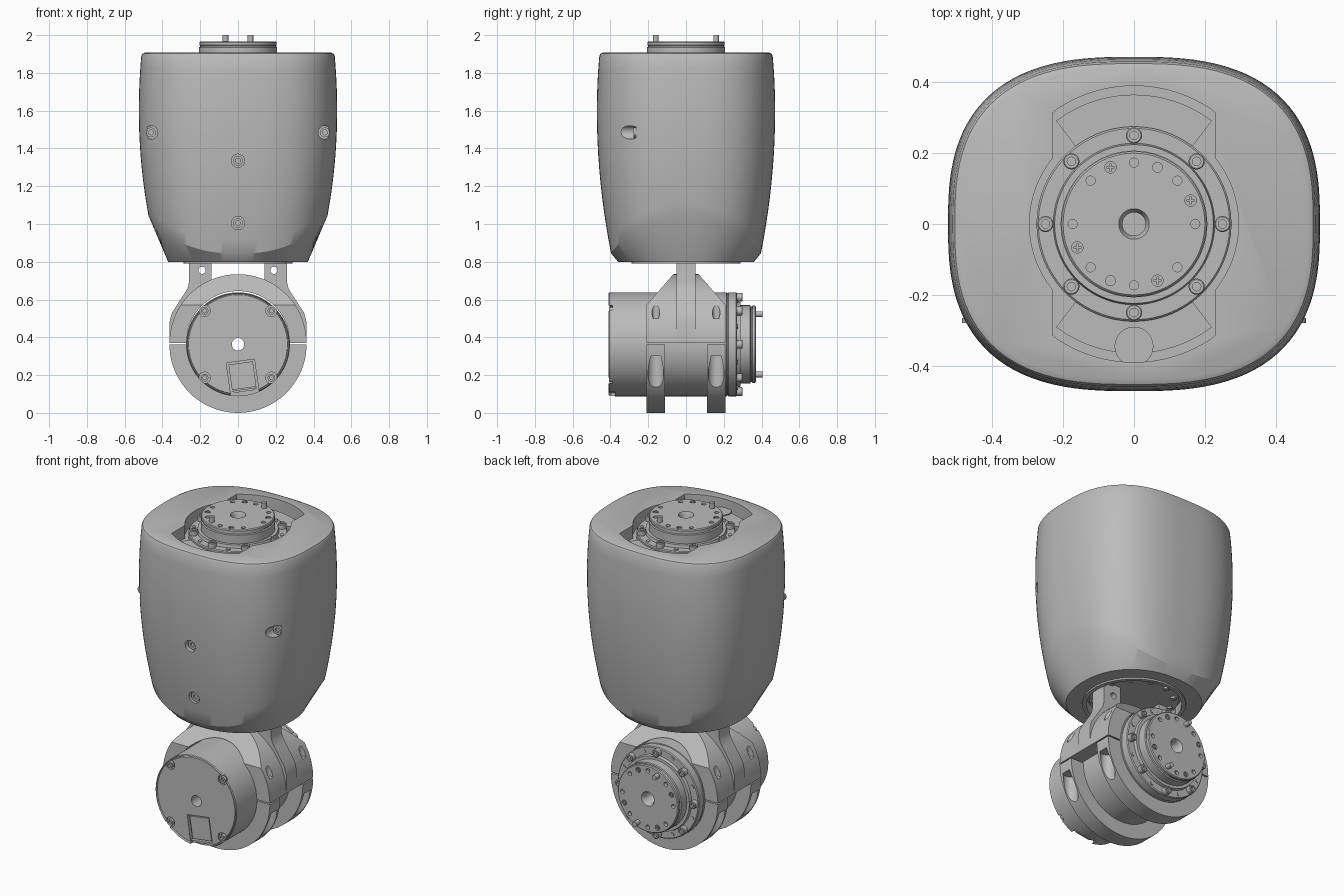
import bpy, bmesh
from math import sin, cos, pi, hypot, radians
from mathutils import Matrix, Vector

if "Cube" in bpy.data.objects:
    bpy.data.objects.remove(bpy.data.objects["Cube"])

grey = bpy.data.materials.new("satin grey")
grey.use_nodes = True
grey.diffuse_color = (0.5, 0.5, 0.5, 1)
grey.node_tree.nodes["Principled BSDF"].inputs["Base Color"].default_value = (0.5, 0.5, 0.5, 1)

AXLE = 0.363                                   # height of the lower axis
TO_Y = Matrix.Rotation(-pi / 2, 4, "X")        # local z becomes +y
XZ = Matrix.Rotation(pi / 2, 4, "X")           # flat profile stands upright, facing front
YZ = Matrix(((0, 0, 1, 0), (1, 0, 0, 0), (0, 1, 0, 0), (0, 0, 0, 1)))
AT = Matrix.Translation


def lathe(bm, profile, M=Matrix(), n=64):
    """Spin (radius, height) points; closed as a loop unless both ends lie on the axis."""
    rings = [[bm.verts.new(M @ Vector((r * cos(2 * pi * i / n), r * sin(2 * pi * i / n), z)))
              for i in range(n)] for r, z in profile]
    pairs = list(zip(rings, rings[1:]))
    if profile[0][0] > 0:
        pairs.append((rings[-1], rings[0]))
    for a, b in pairs:
        for i in range(n):
            j = (i + 1) % n
            bm.faces.new((a[i], a[j], b[j], b[i]))
    bmesh.ops.remove_doubles(bm, verts=[v for r in rings for v in r], dist=1e-6)


def rod(bm, r, z0, z1, M=Matrix(), n=24):
    lathe(bm, [(0, z0), (r, z0), (r, z1), (0, z1)], M, n)


def prism(bm, pts, z0, z1, M=Matrix()):
    low, high = [[bm.verts.new(M @ Vector((x, y, z))) for x, y in pts] for z in (z0, z1)]
    bm.faces.new(low)
    bm.faces.new(high)
    for i in range(len(pts)):
        j = (i + 1) % len(pts)
        bm.faces.new((low[i], low[j], high[j], high[i]))


def finish(bm, name, smooth=30):
    bmesh.ops.recalc_face_normals(bm, faces=bm.faces)
    mesh = bpy.data.meshes.new(name)
    bm.to_mesh(mesh)
    bm.free()
    mesh.materials.append(grey)
    ob = bpy.data.objects.new(name, mesh)
    bpy.context.collection.objects.link(ob)
    shade(ob, smooth)
    return ob


def shade(ob, angle=30):
    bpy.ops.object.select_all(action="DESELECT")
    ob.select_set(True)
    bpy.context.view_layer.objects.active = ob
    bpy.ops.object.shade_smooth_by_angle(angle=radians(angle))


def cut(ob, bm):
    """Subtract the cutter mesh and discard it."""
    cutter = finish(bm, "cutter")
    mod = ob.modifiers.new("cut", "BOOLEAN")
    mod.object, mod.solver = cutter, "EXACT"
    bpy.context.view_layer.objects.active = ob
    bpy.ops.object.modifier_apply(modifier=mod.name)
    bpy.data.objects.remove(cutter)
    shade(ob)


def arc(r, a0, a1, n=40, cz=0.0):
    return [(r * cos(a0 + (a1 - a0) * i / n), cz + r * sin(a0 + (a1 - a0) * i / n))
            for i in range(n + 1)]


def oval(a, b, p, t):
    return (abs(cos(t) / a) ** p + abs(sin(t) / b) ** p) ** (-1 / p)


# Outer housing: rounded-square loft with scooped lower flanks
def swell(z, full, taper):
    low, high = max(0, (1.6 - z) / 0.55), max(0, (z - 1.6) / 0.3)
    return full - taper * low ** 2 - 0.014 * high ** 2


N, STEPS = 128, 14
bm = bmesh.new()
rings = [[] for _ in range(STEPS + 4)]
for i in range(N):
    t = 2 * pi * i / N
    edge = 0.845 + 0.2 * abs(cos(t)) ** 3
    column = [(oval(0.37, 0.36, 2.2, t), 0.8)]
    for k in range(STEPS + 1):
        z = edge + (1.892 - edge) * k / STEPS
        column.append((oval(swell(z, 0.525, 0.05), swell(z, 0.472, 0.04), 2.7, t), z))
    r = column[-1][0]
    column += [(r - 0.006, 1.902), (r - 0.022, 1.909)]
    for ring, (r, z) in zip(rings, column):
        ring.append(bm.verts.new((r * cos(t), r * sin(t), z)))
for a, b in zip(rings, rings[1:]):
    for i in range(N):
        j = (i + 1) % N
        bm.faces.new((a[i], a[j], b[j], b[i]))
bm.faces.new(rings[0])
bm.faces.new(rings[-1])
housing = finish(bm, "housing")

# Top well, bottom socket and screw recesses in the housing
SCREWS = [(0, 1.335, -0.43), (0, 1.005, -0.40), (0.46, 1.485, -0.265), (-0.46, 1.485, -0.265)]
bm = bmesh.new()
well = []
for i in range(144):
    t = 2 * pi * (i + 0.5) / 144
    r = max(0.295, min(0.39, 0.23 / abs(cos(t))))
    well.append((r * cos(t), r * sin(t)))
prism(bm, well, 1.83, 2.0)
rod(bm, 0.285, 0.7, 0.85, n=64)
for x, z, y in SCREWS:
    rod(bm, 0.035, -0.4, 0, AT((x, y, z)) @ TO_Y)
cut(housing, bm)

bm = bmesh.new()
for x, z, y in SCREWS:
    lathe(bm, [(0, 0), (0.026, 0), (0.026, -0.014), (0.013, -0.014), (0.013, -0.004), (0, -0.004)],
          AT((x, y, z)) @ TO_Y, 20)
finish(bm, "housing_screws")

# Raised sector plates and a cross boss inside the top well
bm = bmesh.new()
for s in (0, pi):
    a, b = radians(53) + s, radians(127) + s
    prism(bm, arc(0.365, a, b) + arc(0.27, b, a), 1.82, 1.85)
rod(bm, 0.055, 1.82, 1.856, AT((0, -0.345, 0)))
finish(bm, "well_plates")

# Collar and bolted mounting plate under the housing
bm = bmesh.new()
lathe(bm, [(0.288, 0.79), (0.288, 0.85), (0.265, 0.85), (0.265, 0.79)])
finish(bm, "lower_collar")
bm = bmesh.new()
rod(bm, 0.25, 0.825, 0.86, n=64)
for i in range(12):
    t = pi * (i + 0.5) / 6
    rod(bm, 0.016, 0.813, 0.83, AT((0.22 * cos(t), 0.22 * sin(t), 0)), 12)
finish(bm, "mounting_plate")


# Rotary actuator: stepped body, output flange, bolts and dowels
def actuator(prefix, M, plain_back):
    def spot(r, degrees):
        return M @ AT((r * cos(radians(degrees)), r * sin(radians(degrees)), 0))
    bm = bmesh.new()
    lathe(bm, [(0.033, -0.404), (0.262, -0.404), (0.264, -0.398), (0.268, -0.398), (0.27, -0.41),
               (0.275, -0.405), (0.275, 0.215), (0.271, 0.217), (0.271, 0.223), (0.275, 0.225),
               (0.275, 0.265), (0.27, 0.27), (0.228, 0.27), (0.224, 0.288), (0.207, 0.288),
               (0.207, 0.34), (0.2, 0.343), (0.2, 0.35), (0.205, 0.352), (0.205, 0.365),
               (0.2, 0.37), (0.043, 0.37), (0.033, 0.352)], M, 96)
    body = finish(bm, prefix + "_body")
    bm = bmesh.new()
    for i in range(8):
        rod(bm, 0.013, 0.35, 0.4, spot(0.173, 45 * i), 16)
    for a in (22.5, 112.5, 202.5, 292.5):
        lathe(bm, [(0, 0.36), (0.016, 0.36), (0.016, 0.4), (0, 0.4)], spot(0.173, a), 16)
    if not plain_back:
        # cable hatch and corner screw pockets on the back cover
        tilt = M @ Matrix.Rotation(radians(-8), 4, "Z")
        prism(bm, [(-0.075, 0.09), (0.075, 0.09), (0.075, 0.3), (-0.075, 0.3)], -0.5, -0.375, tilt)
        for a in range(45, 360, 90):
            rod(bm, 0.03, -0.5, -0.39, spot(0.25, a), 20)
    cut(body, bm)

    bm = bmesh.new()
    for i in range(8):
        lathe(bm, [(0, 0.26), (0.023, 0.26), (0.023, 0.297), (0.02, 0.3), (0.012, 0.3),
                   (0.012, 0.288), (0, 0.288)], spot(0.25, 45 * i), 16)
        rod(bm, 0.012, 0.26, 0.274, spot(0.25, 45 * i + 22.5), 12)
    for a in (67.5, 247.5):
        rod(bm, 0.015, 0.35, 0.405, spot(0.173, a), 16)
    for a in (22.5, 112.5, 202.5, 292.5):
        for w, h in ((0.011, 0.003), (0.003, 0.011)):
            prism(bm, [(-w, -h), (w, -h), (w, h), (-w, h)], 0.355, 0.368, spot(0.173, a))
    if not plain_back:
        for a in range(45, 360, 90):
            lathe(bm, [(0, -0.38), (0.02, -0.38), (0.02, -0.408), (0.01, -0.408),
                       (0.01, -0.396), (0, -0.396)], spot(0.25, a), 16)
        prism(bm, [(-0.065, 0.1), (0.065, 0.1), (0.065, 0.235), (-0.065, 0.235)],
              -0.395, -0.37, tilt)
        prism(bm, [(-0.07, 0.24), (0.07, 0.24), (0.05, 0.252), (-0.05, 0.252)],
              -0.407, -0.37, tilt)
    finish(bm, prefix + "_fasteners")


actuator("upper_actuator", AT((0, 0, 1.595)), True)
actuator("lower_actuator", AT((0, 0, AXLE)) @ TO_Y, False)

# Upper clamp half, sloped towards the neck, with bolt pockets
bm = bmesh.new()
prism(bm, arc(0.363, 0, pi, cz=AXLE + 0.008) + arc(0.274, pi, 0, cz=AXLE + 0.008), -0.21, 0.21, XZ)
upper_clamp = finish(bm, "upper_clamp")
bm = bmesh.new()
for s in (1, -1):
    prism(bm, [(0.28 * s, 0.49), (0, 0.81), (0.3 * s, 0.9)], -0.5, 0.5, YZ)
cut(upper_clamp, bm)

# Lower clamp straps
bm = bmesh.new()
for y in (-0.21, 0.11):
    prism(bm, arc(0.363, pi, 2 * pi, cz=AXLE) + arc(0.274, 2 * pi, pi, cz=AXLE), y, y + 0.1, XZ)
straps = finish(bm, "lower_clamp_straps")

for ob, r, z0, z1 in ((upper_clamp, 0.02, 0.5, 0.7), (straps, 0.042, -0.1, 0.3)):
    bm = bmesh.new()
    for x in (-0.325, 0.325):
        for y in (-0.16, 0.16):
            rod(bm, r, z0, z1, AT((x, y, 0)))
    cut(ob, bm)

# Neck posts joining the clamp to the mounting plate
bm = bmesh.new()
for s in (1, -1):
    side = [(0.363, 0.372), (0.363, 0.48), (0.35, 0.53), (0.285, 0.63), (0.267, 0.66), (0.26, 0.69),
            (0.26, 0.84), (0.14, 0.84), (0.14, 0.69), (0.29, 0.5), (0.3, 0.372)]
    prism(bm, [(s * x, z) for x, z in side], -0.05, 0.05, XZ)
neck = finish(bm, "neck_posts")
bm = bmesh.new()
for x in (-0.19, 0.19):
    rod(bm, 0.019, -0.1, 0.1, AT((x, 0, 0.755)) @ TO_Y)
cut(neck, bm)
